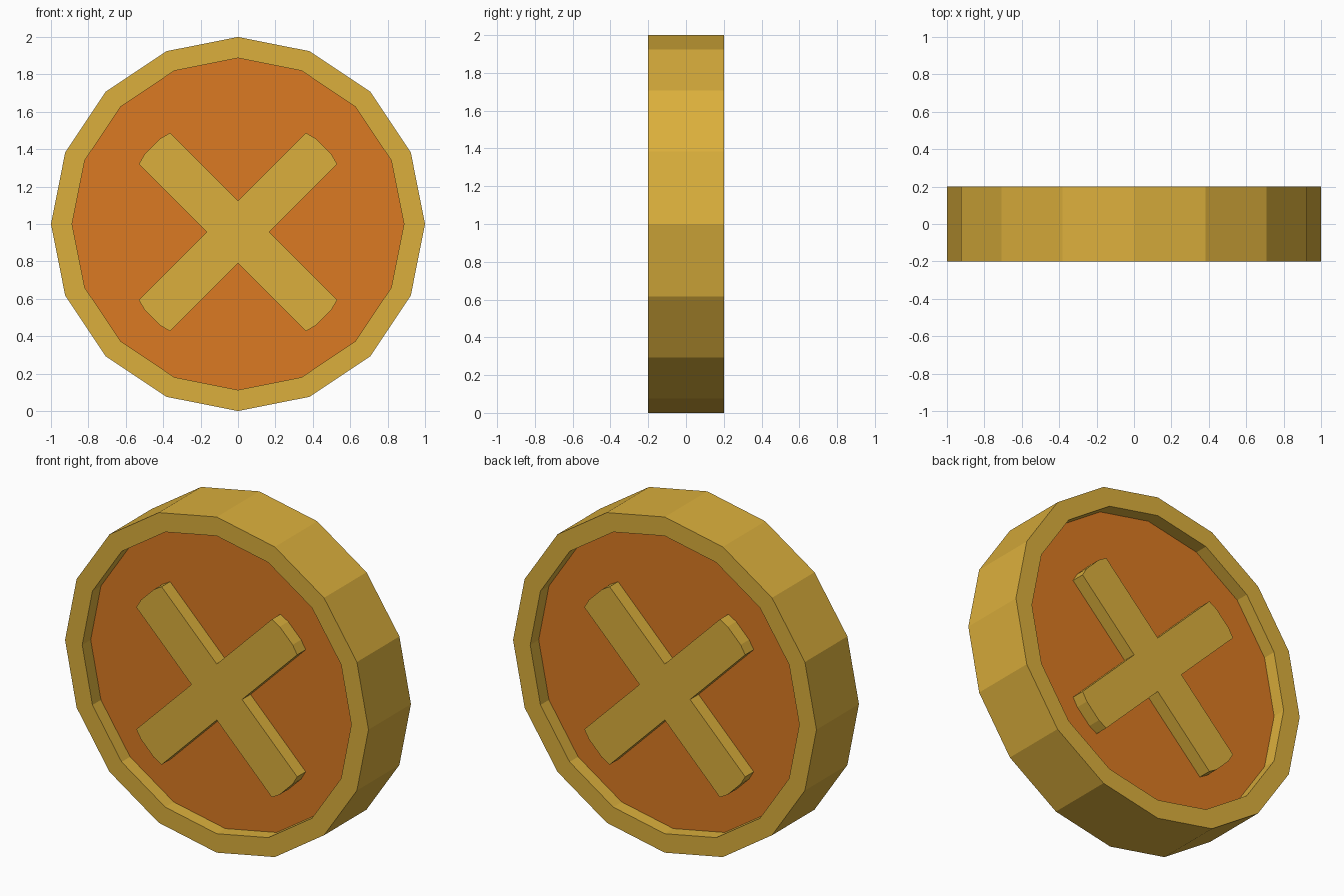
import bpy
from math import sin, cos, pi, sqrt

if "Cube" in bpy.data.objects:
    bpy.data.objects.remove(bpy.data.objects["Cube"])

SIDES = 16
CENTRE_Z = 1.0
HALF = 0.2        # half thickness of the rim
FLOOR = 0.12      # half thickness of the recessed disc


def material(name, colour):
    m = bpy.data.materials.new(name)
    m.diffuse_color = colour
    m.use_nodes = True
    m.node_tree.nodes["Principled BSDF"].inputs["Base Color"].default_value = m.diffuse_color
    return m


def add_mesh(name, verts, faces, mat):
    me = bpy.data.meshes.new(name)
    me.from_pydata(verts, [], faces)
    me.materials.append(mat)
    ob = bpy.data.objects.new(name, me)
    bpy.context.collection.objects.link(ob)
    return ob


def prism(name, outline, y0, y1, mat):
    """Extrude a counter-clockwise (x, z) outline along y."""
    n = len(outline)
    verts = [(x, y, z) for y in (y0, y1) for x, z in outline]
    faces = [list(range(n)), list(range(2 * n - 1, n - 1, -1))]
    faces += [(i, i + n, (i + 1) % n + n, (i + 1) % n) for i in range(n)]
    return add_mesh(name, verts, faces, mat)


def polygon(r):
    return [(r * cos(2 * pi * i / SIDES), CENTRE_Z + r * sin(2 * pi * i / SIDES))
            for i in range(SIDES)]


gold = material("gold", (0.71, 0.43, 0.045, 1))
orange = material("orange", (0.71, 0.195, 0.016, 1))

# Rim: rectangular section swept round 16 sides
section = [(0.887, -HALF), (1.0, -HALF), (1.0, HALF), (0.887, HALF)]
verts = [(x, y, z) for r, y in section for x, z in polygon(r)]
faces = []
for k in range(4):
    a, b = k * SIDES, (k + 1) % 4 * SIDES
    for i in range(SIDES):
        j = (i + 1) % SIDES
        faces.append((a + i, b + i, b + j, a + j))
add_mesh("rim", verts, faces, gold)

# Recessed disc, its edge tucked into the rim
prism("disc", polygon(0.9), -FLOOR, FLOOR, orange)

# Raised diagonal cross with slightly rounded arm ends, on both faces
w = 0.118
arm = [(0.632, -w), (0.647, -0.06), (0.647, 0.06), (0.632, w), (w, w)]
cross = []
for k in range(4):
    t = pi / 4 + k * pi / 2
    cross += [(u * cos(t) - v * sin(t), 0.957 + u * sin(t) + v * cos(t))
              for u, v in arm]
prism("front_cross", cross, -HALF, -FLOOR + 0.01, gold)
prism("back_cross", cross, FLOOR - 0.01, HALF, gold)
